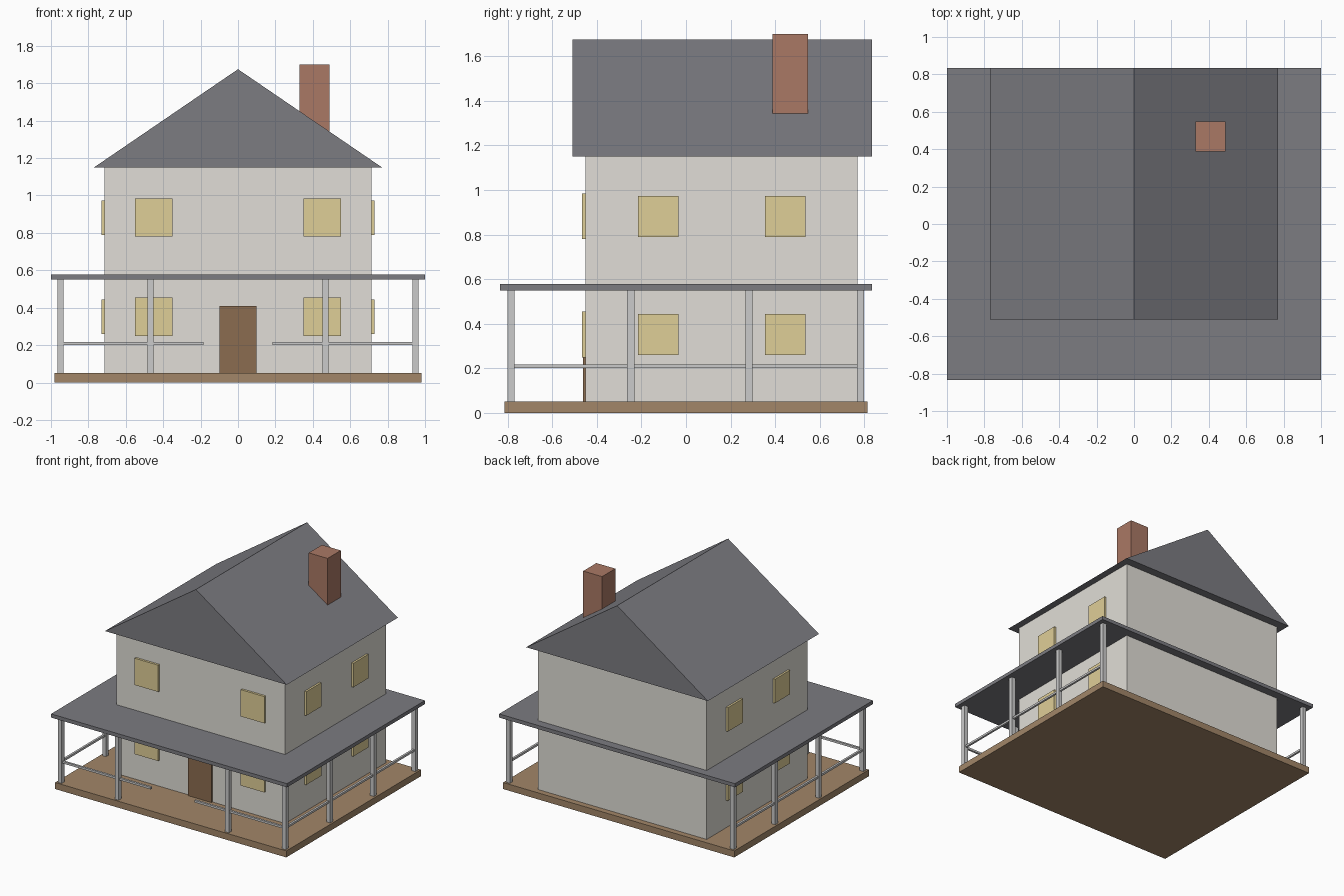
import bpy, bmesh

if "Cube" in bpy.data.objects:
    bpy.data.objects.remove(bpy.data.objects["Cube"])


def material(name, rgb):
    m = bpy.data.materials.new(name)
    m.diffuse_color = (*rgb, 1)
    m.use_nodes = True
    m.node_tree.nodes["Principled BSDF"].inputs["Base Color"].default_value = m.diffuse_color
    return m


WALL = material("plaster", (0.75, 0.73, 0.68))
ROOF = material("slate", (0.2, 0.2, 0.22))
WOOD = material("deck_wood", (0.36, 0.24, 0.14))
DOOR = material("door_wood", (0.26, 0.15, 0.08))
GLASS = material("window_glow", (0.74, 0.62, 0.31))
BRICK = material("brick", (0.4, 0.19, 0.13))
PAINT = material("white_paint", (0.72, 0.72, 0.7))


def finish(name, bm, mat):
    bmesh.ops.recalc_face_normals(bm, faces=bm.faces)
    mesh = bpy.data.meshes.new(name)
    bm.to_mesh(mesh)
    bm.free()
    mesh.materials.append(mat)
    ob = bpy.data.objects.new(name, mesh)
    bpy.context.collection.objects.link(ob)
    return ob


def box(name, x, y, z, mat):
    """Box from (min, max) ranges on each axis."""
    bm = bmesh.new()
    bmesh.ops.create_cube(bm, size=1)
    for v in bm.verts:
        v.co = [r[0] if c < 0 else r[1] for c, r in zip(v.co, (x, y, z))]
    return finish(name, bm, mat)


def around(c, size):
    return (c - size / 2, c + size / 2)


def mirrored(x, side):
    return tuple(sorted((x[0] * side, x[1] * side)))


# Deck, house body and flat porch roof
box("deck", (-0.98, 0.98), (-0.815, 0.815), (0, 0.05), WOOD)
box("walls", (-0.715, 0.715), (-0.45, 0.77), (0.05, 1.15), WALL)
box("porch_roof", (-1, 1), (-0.835, 0.835), (0.55, 0.578), ROOF)

# Gabled main roof: triangle profile extruded front to back
bm = bmesh.new()
tri = bm.faces.new([bm.verts.new((x, -0.51, z))
                    for x, z in ((-0.77, 1.15), (0.77, 1.15), (0, 1.675))])
ext = bmesh.ops.extrude_face_region(bm, geom=[tri], use_keep_orig=True)
bmesh.ops.translate(bm, vec=(0, 1.345, 0),
                    verts=[g for g in ext["geom"] if isinstance(g, bmesh.types.BMVert)])
finish("main_roof", bm, ROOF)

# Chimney and front door
box("chimney", (0.328, 0.488), (0.388, 0.548), (1.25, 1.7), BRICK)
box("front_door", (-0.1, 0.1), (-0.462, -0.44), (0.05, 0.41), DOOR)

for side, label in ((-1, "left"), (1, "right")):
    # Windows on the front and side walls, two storeys
    for floor, z in (("lower", 0.352), ("upper", 0.882)):
        box(f"front_window_{floor}_{label}", mirrored((0.35, 0.55), side),
            (-0.467, -0.44), around(z, 0.205), GLASS)
        for place, y in (("near", -0.125), ("far", 0.445)):
            box(f"side_window_{floor}_{place}_{label}", mirrored((0.7, 0.73), side),
                around(y, 0.182), around(z, 0.184), GLASS)

    # Porch posts: one along the front, four along each side
    for i, (x, y) in enumerate(((0.467, -0.785), (0.95, -0.785), (0.95, -0.248),
                                (0.95, 0.283), (0.95, 0.783))):
        box(f"post_{label}_{i + 1}", around(x * side, 0.032), around(y, 0.032),
            (0.05, 0.55), PAINT)

    # Handrails, leaving a gap in front of the door
    box(f"front_rail_{label}", mirrored((0.185, 0.95), side), around(-0.785, 0.016),
        around(0.209, 0.016), PAINT)
    box(f"side_rail_{label}", around(0.95 * side, 0.016), (-0.785, 0.783),
        around(0.209, 0.016), PAINT)
